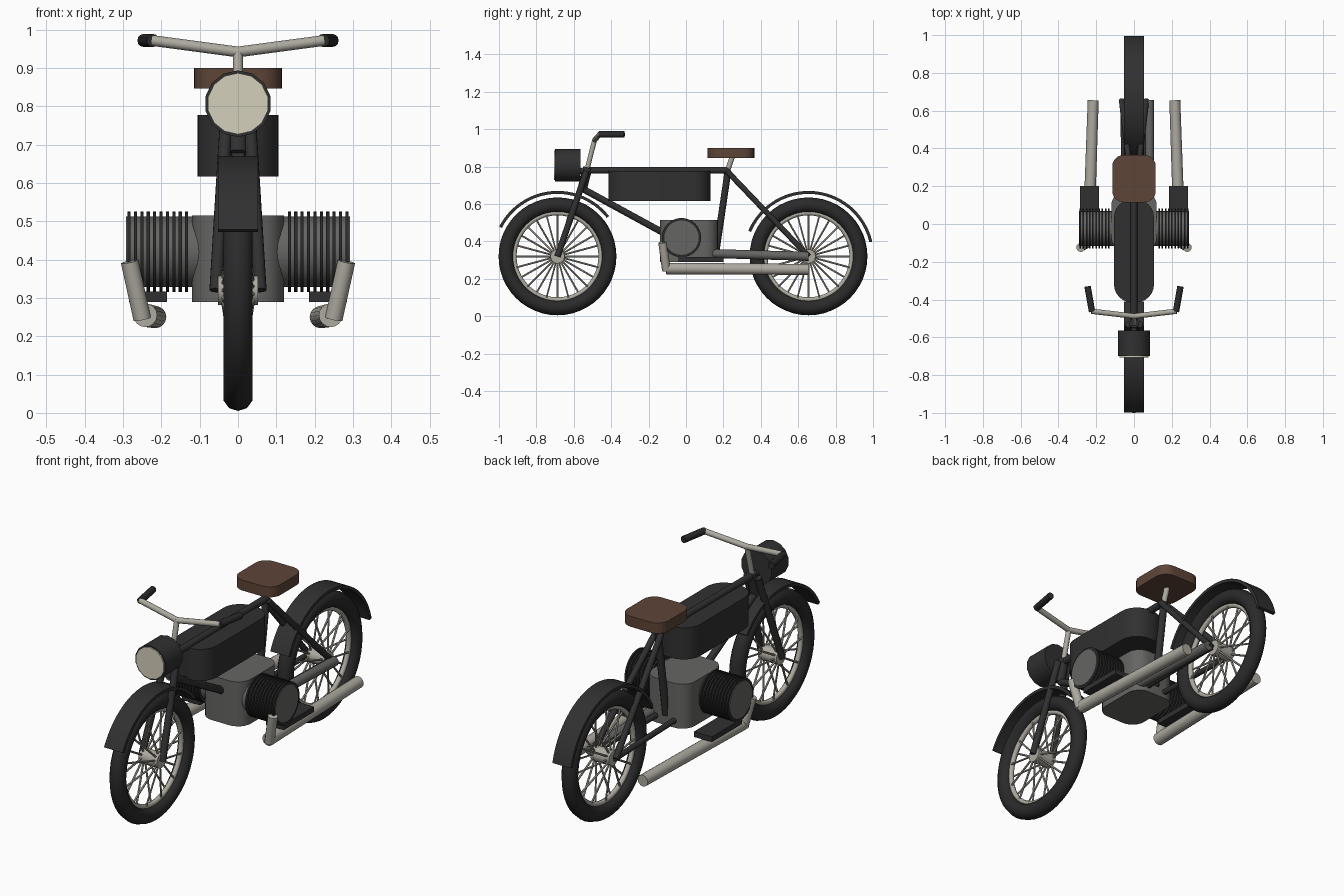
import bpy, bmesh
from math import sin, cos, pi, radians
from mathutils import Vector

cube = bpy.data.objects.get("Cube")
if cube:
    bpy.data.objects.remove(cube, do_unlink=True)


def material(name, r, g, b):
    m = bpy.data.materials.new(name)
    m.use_nodes = True
    m.diffuse_color = (r, g, b, 1)
    m.node_tree.nodes["Principled BSDF"].inputs["Base Color"].default_value = (r, g, b, 1)
    return m


BLACK = material("black paint", .03, .03, .03)
RUBBER = material("black rubber", .023, .023, .023)
GREY = material("engine grey", .13, .13, .125)
METAL = material("pale metal", .42, .40, .35)
LENS = material("cream glass", .66, .63, .50)
LEATHER = material("brown leather", .11, .058, .038)


def finish(name, bm, mat, angle=40):
    bmesh.ops.recalc_face_normals(bm, faces=bm.faces)
    mesh = bpy.data.meshes.new(name)
    bm.to_mesh(mesh)
    bm.free()
    mesh.materials.append(mat)
    ob = bpy.data.objects.new(name, mesh)
    bpy.context.collection.objects.link(ob)
    bpy.ops.object.select_all(action='DESELECT')
    ob.select_set(True)
    bpy.context.view_layer.objects.active = ob
    bpy.ops.object.shade_smooth_by_angle(angle=radians(angle))
    return ob


def add_rod(bm, a, b, r, r2=None, sides=12):
    a, b = Vector(a), Vector(b)
    d = b - a
    mat = d.to_track_quat('Z', 'Y').to_matrix().to_4x4()
    mat.translation = (a + b) / 2
    bmesh.ops.create_cone(bm, cap_ends=True, segments=sides, radius1=r,
                          radius2=r if r2 is None else r2, depth=d.length, matrix=mat)


def rod(name, a, b, r, mat, sides=12, r2=None):
    bm = bmesh.new()
    add_rod(bm, a, b, r, r2, sides)
    return finish(name, bm, mat)


def block(name, lo, hi, mat, corner=0):
    """Box whose upright corners are rounded."""
    bm = bmesh.new()
    bmesh.ops.create_cube(bm, size=1)
    lo, hi = Vector(lo), Vector(hi)
    for v in bm.verts:
        v.co = Vector((lo[i] + (v.co[i] + .5) * (hi[i] - lo[i]) for i in range(3)))
    if corner:
        upright = [e for e in bm.edges if abs(e.verts[0].co.z - e.verts[1].co.z) > .01]
        bmesh.ops.bevel(bm, geom=upright, offset=corner, segments=6, profile=.5, affect='EDGES')
    return finish(name, bm, mat)


def ring(name, y, z, major, minor, mat, steps=48, sides=10):
    bm = bmesh.new()
    loops = []
    for i in range(steps):
        t = 2 * pi * i / steps
        loop = []
        for j in range(sides):
            p = 2 * pi * j / sides
            r = major + minor * cos(p)
            loop.append(bm.verts.new((minor * sin(p), y + r * cos(t), z + r * sin(t))))
        loops.append(loop)
    for i in range(steps):
        a, b = loops[i], loops[(i + 1) % steps]
        for j in range(sides):
            k = (j + 1) % sides
            bm.faces.new((a[j], a[k], b[k], b[j]))
    return finish(name, bm, mat, 60)


def fender(name, y, z, start, end, inner=.334, outer=.35, half=.052, steps=24):
    bm = bmesh.new()
    rows = []
    for i in range(steps + 1):
        t = radians(start + (end - start) * i / steps)
        rows.append([bm.verts.new((x, y + r * cos(t), z + r * sin(t)))
                     for x, r in ((-half, inner), (half, inner), (half, outer), (-half, outer))])
    for a, b in zip(rows, rows[1:]):
        for j in range(4):
            k = (j + 1) % 4
            bm.faces.new((a[j], a[k], b[k], b[j]))
    bm.faces.new(rows[0])
    bm.faces.new(rows[-1])
    return finish(name, bm, BLACK)


AXLE_Z = .32
FRONT_Y, REAR_Y = -.687, .655


# Wheels: tyre, rim, hub and slanted spokes
def wheel(prefix, y):
    ring(prefix + "_tyre", y, AXLE_Z, .275, .04, RUBBER)
    ring(prefix + "_rim", y, AXLE_Z, .232, .013, METAL, sides=8)
    rod(prefix + "_hub", (-.052, y, AXLE_Z), (.052, y, AXLE_Z), .038, METAL, 16)
    bm = bmesh.new()
    count = 24
    for i in range(count):
        t = 2 * pi * i / count
        side = .04 if i % 2 else -.04
        add_rod(bm, (side, y + .025 * cos(t), AXLE_Z + .025 * sin(t)),
                (side * .2, y + .228 * cos(t), AXLE_Z + .228 * sin(t)), .005, sides=6)
    finish(prefix + "_spokes", bm, METAL)


wheel("front", FRONT_Y)
wheel("rear", REAR_Y)
fender("front_fender", FRONT_Y, AXLE_Z, 38, 153)
fender("rear_fender", REAR_Y, AXLE_Z, 13, 157)

# Frame tubes
rod("top_tube", (0, -.54, .78), (0, .23, .78), .018, BLACK)
rod("steering_head", (0, -.555, .68), (0, -.525, .795), .025, BLACK)
rod("down_tube", (0, -.55, .68), (0, -.11, .44), .018, BLACK)
rod("seat_tube", (0, .225, .78), (0, .16, .34), .018, BLACK)
rod("seat_post", (0, .22, .77), (0, .25, .86), .014, METAL)

# Engine, tank, seat
block("crankcase", (-.12, -.14, .29), (.12, .17, .515), GREY, .07)
block("fuel_tank", (-.106, -.415, .617), (.106, .13, .777), BLACK, .095)
block("seat", (-.115, .115, .847), (.115, .365, .9), LEATHER, .06)
rod("drive_shaft", (.082, .14, .335), (.082, REAR_Y, AXLE_Z), .024, GREY)

# Headlamp
rod("headlamp", (0, -.565, .807), (0, -.70, .807), .087, BLACK, 14)
rod("headlamp_lens", (0, -.69, .807), (0, -.706, .807), .08, LENS, 14)
rod("headlamp_bracket", (0, -.58, .78), (0, -.53, .77), .016, BLACK)

# Handlebar stem
rod("handlebar_stem", (0, -.53, .78), (0, -.488, .945), .013, METAL)

# Parts found on both sides
for s, side in ((1, "left"), (-1, "right")):
    rod(side + "_fork_leg", (s * .058, FRONT_Y, AXLE_Z), (s * .03, -.532, .775), .017, BLACK)
    rod(side + "_seat_stay", (s * .015, .22, .775), (s * .065, REAR_Y, AXLE_Z), .015, BLACK)
    rod(side + "_chain_stay", (s * .05, .15, .325), (s * .06, REAR_Y, AXLE_Z), .014, BLACK)

    # Cylinder barrel with cooling fins
    cy, cz = -.024, .42
    rod(side + "_cylinder", (s * .05, cy, cz), (s * .292, cy, cz), .092, GREY, 32)
    bm = bmesh.new()
    for i in range(10):
        x = s * (.134 + i * .0167)
        add_rod(bm, (x - .004, cy, cz), (x + .004, cy, cz), .105, sides=32)
    finish(side + "_cooling_fins", bm, RUBBER)

    # Exhaust and footboard
    rod(side + "_exhaust_pipe", (s * .283, -.125, .395), (s * .25, -.105, .245), .023, METAL)
    rod(side + "_muffler", (s * .242, -.105, .255), (s * .216, .655, .25), .031, METAL, 16, .029)
    block(side + "_footboard", (s * .235 - .05, -.04, .29), (s * .235 + .05, .2, .317), BLACK)

    # Handlebar and grip
    rod(side + "_handlebar", (0, -.488, .942), (s * .225, -.462, .972), .014, METAL)
    rod(side + "_grip", (s * .222, -.465, .972), (s * .246, -.33, .972), .017, RUBBER)
